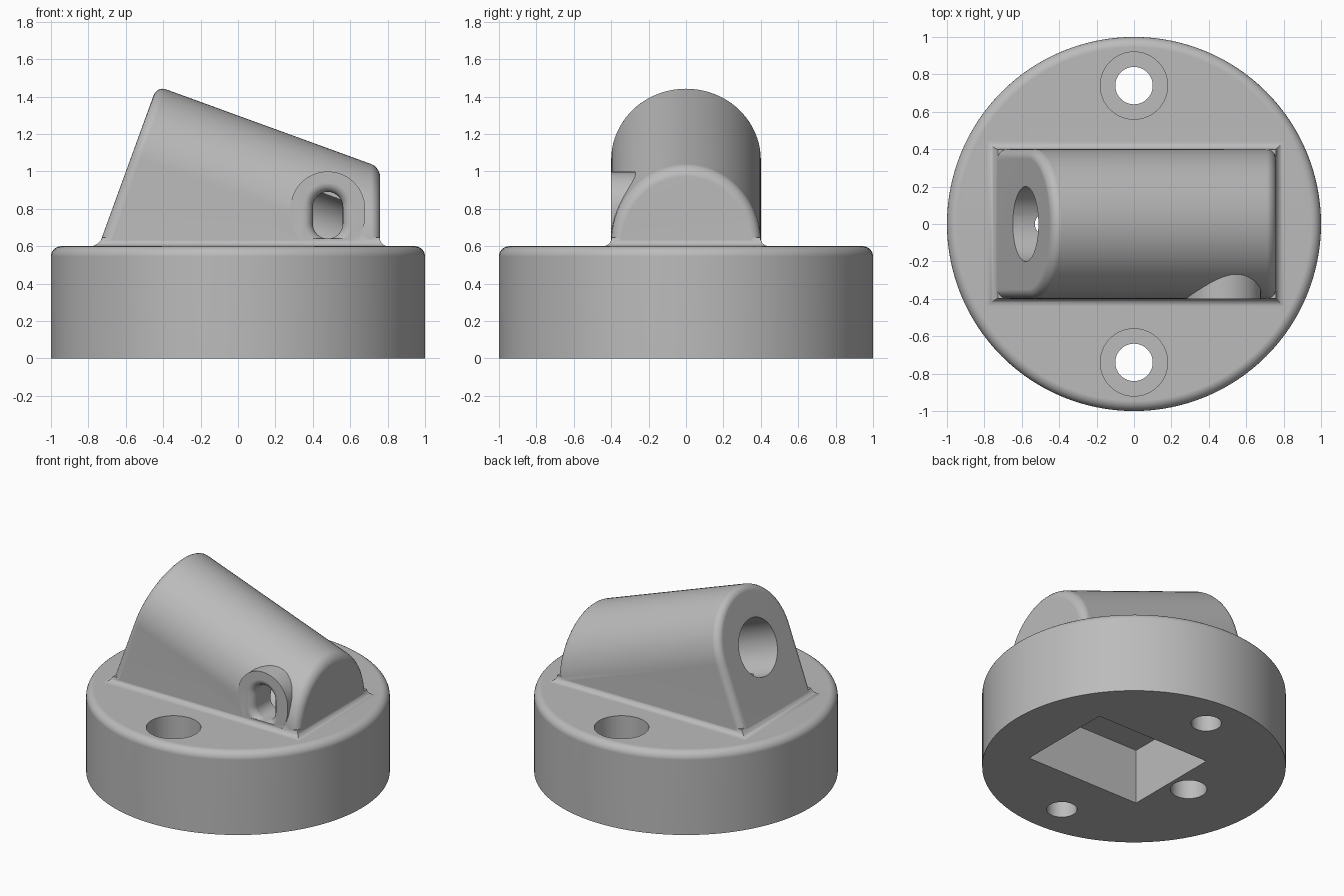
import bpy
import bmesh
from math import sin, cos, pi, radians
from mathutils import Vector, Matrix

if "Cube" in bpy.data.objects:
    bpy.data.objects.remove(bpy.data.objects["Cube"])

grey = bpy.data.materials.new("plain_grey")
grey.use_nodes = True
colour = (0.5, 0.5, 0.5, 1)
grey.diffuse_color = colour
grey.node_tree.nodes["Principled BSDF"].inputs["Base Color"].default_value = colour

TILT = radians(20)
END_X = 0.76


def loft(name, rings, matrix=Matrix(), trims=()):
    """Skin closed rings of points, cap both ends, then trim by planes."""
    bm = bmesh.new()
    loops = [[bm.verts.new(p) for p in ring] for ring in rings]
    n = len(loops[0])
    for a, b in zip(loops, loops[1:]):
        for i in range(n):
            j = (i + 1) % n
            bm.faces.new((a[i], a[j], b[j], b[i]))
    bm.faces.new(loops[0])
    bm.faces.new(loops[-1])
    bm.transform(matrix)
    for point, normal in trims:
        bmesh.ops.bisect_plane(bm, geom=bm.verts[:] + bm.edges[:] + bm.faces[:],
                               plane_co=point, plane_no=normal, clear_outer=True)
        bmesh.ops.holes_fill(bm, edges=[e for e in bm.edges if e.is_boundary])
    bmesh.ops.recalc_face_normals(bm, faces=bm.faces)
    mesh = bpy.data.meshes.new(name)
    bm.to_mesh(mesh)
    bm.free()
    mesh.materials.append(grey)
    obj = bpy.data.objects.new(name, mesh)
    bpy.context.collection.objects.link(obj)
    return obj


def turned(name, profile, matrix=Matrix(), sides=64):
    """Round part from (radius, height) pairs."""
    turn = [2 * pi * i / sides for i in range(sides)]
    return loft(name, [[(r * cos(a), r * sin(a), z) for a in turn]
                       for r, z in profile], matrix)


def stadium(r, low, high, x, y, floor=0.0, steps=16):
    """Upright rounded slot outline in the xz plane."""
    pts = []
    for z, start in ((high, 0), (low, pi)):
        for i in range(steps + 1):
            a = start + pi * i / steps
            pts.append((x + r * cos(a), y, max(z + r * sin(a), floor)))
    return pts


def apply(obj, mod):
    bpy.context.view_layer.objects.active = obj
    bpy.ops.object.modifier_apply(modifier=mod.name)


def combine(obj, other, operation):
    mod = obj.modifiers.new(operation.lower(), 'BOOLEAN')
    mod.operation = operation
    mod.solver = 'EXACT'
    mod.object = other
    apply(obj, mod)
    bpy.data.objects.remove(other)


# round base with a softened top edge
R = 0.055
quarter = [radians(15 * i) for i in range(7)]
mount = turned("angled_mount", [(1, 0)] + [(1 - R + R * cos(a), 0.6 - R + R * sin(a))
                                           for a in quarter], sides=128)

# tilted arched body, trimmed upright at its low end
lean = Matrix.Translation((-0.57, 0, 1.08)) @ Matrix.Rotation(pi / 2 + TILT, 4, 'Y')
arch = [(-0.4 * sin(pi * i / 40), 0.4 * cos(pi * i / 40)) for i in range(41)]
arch += [(1.2, -0.4), (1.2, 0.4)]
body = loft("arched_body", [[(x, y, z) for x, y in arch] for z in (0, 1.6)], lean,
            [(Vector((END_X, 0, 0)), Vector((1, 0, 0))),
             (Vector((0, 0, 0.5)), Vector((0, 0, -1)))])
bevel = body.modifiers.new("soft_edges", 'BEVEL')
bevel.width = 0.05
bevel.segments = 5
bevel.limit_method = 'ANGLE'
bevel.angle_limit = radians(40)
apply(body, bevel)
combine(mount, body, 'UNION')

# concave flare where the body meets the base
F = 0.045


def foot(off, z):
    left = -0.745 + (z - 0.6) * sin(TILT) / cos(TILT) - off
    right, side = END_X + off, 0.4 + off
    return [(left, -side, z), (right, -side, z), (right, side, z), (left, side, z)]


flare = loft("foot_flare", [foot(F, 0.55)] + [
    foot(F * (1 - sin(a)) - 0.002, 0.6 + F * (1 - cos(a))) for a in quarter])
combine(mount, flare, 'UNION')

# flat boss around the side slot
SLOT_X = 0.48
boss = loft("slot_boss", [stadium(0.2, 0.76, 0.8, SLOT_X, y) for y in (-0.401, -0.15)])
combine(mount, boss, 'UNION')

# main bore along the tilted axis
bore = turned("bore_cutter", [(0.2, -0.2), (0.2, 1.2)],
              lean @ Matrix.Translation((0.028, 0, 0)))
combine(mount, bore, 'DIFFERENCE')

# side slot with a flared mouth opening into the bore
mouth = [(0.05, -0.42)] + [(0.05 * (1 - sin(a)), -0.401 + 0.05 * (1 - cos(a)))
                           for a in quarter] + [(0, -0.05)]
slot = loft("slot_cutter", [stadium(0.08 + o, 0.72, 0.81, SLOT_X, y, 0.64)
                            for o, y in mouth])
combine(mount, slot, 'DIFFERENCE')

# rectangular pocket underneath
pocket = loft("pocket_cutter", [[(x, y, z) for x, y in
                                 ((-0.32, -0.36), (0.6, -0.36), (0.6, 0.36), (-0.32, 0.36))]
                                for z in (-0.1, 0.4)])
combine(mount, pocket, 'DIFFERENCE')

# counterbored fixing holes
for side in (-1, 1):
    hole = turned("fixing_hole_cutter", [(0.1, -0.1), (0.1, 0.3), (0.18, 0.3), (0.18, 0.7)],
                  Matrix.Translation((0, 0.74 * side, 0)))
    combine(mount, hole, 'DIFFERENCE')

# stepped screw hole from the underside up into the bore
screw = turned("screw_hole_cutter", [(0.12, -0.1), (0.12, 0.4), (0.06, 0.4), (0.06, 0.95)],
               Matrix.Translation((-0.47, 0, 0)))
combine(mount, screw, 'DIFFERENCE')

# smooth curves, crisp edges, flat faces kept flat
bpy.ops.object.select_all(action='DESELECT')
mount.select_set(True)
bpy.context.view_layer.objects.active = mount
bpy.ops.object.shade_smooth_by_angle(angle=radians(30))
weighted = mount.modifiers.new("even_normals", 'WEIGHTED_NORMAL')
weighted.keep_sharp = True
